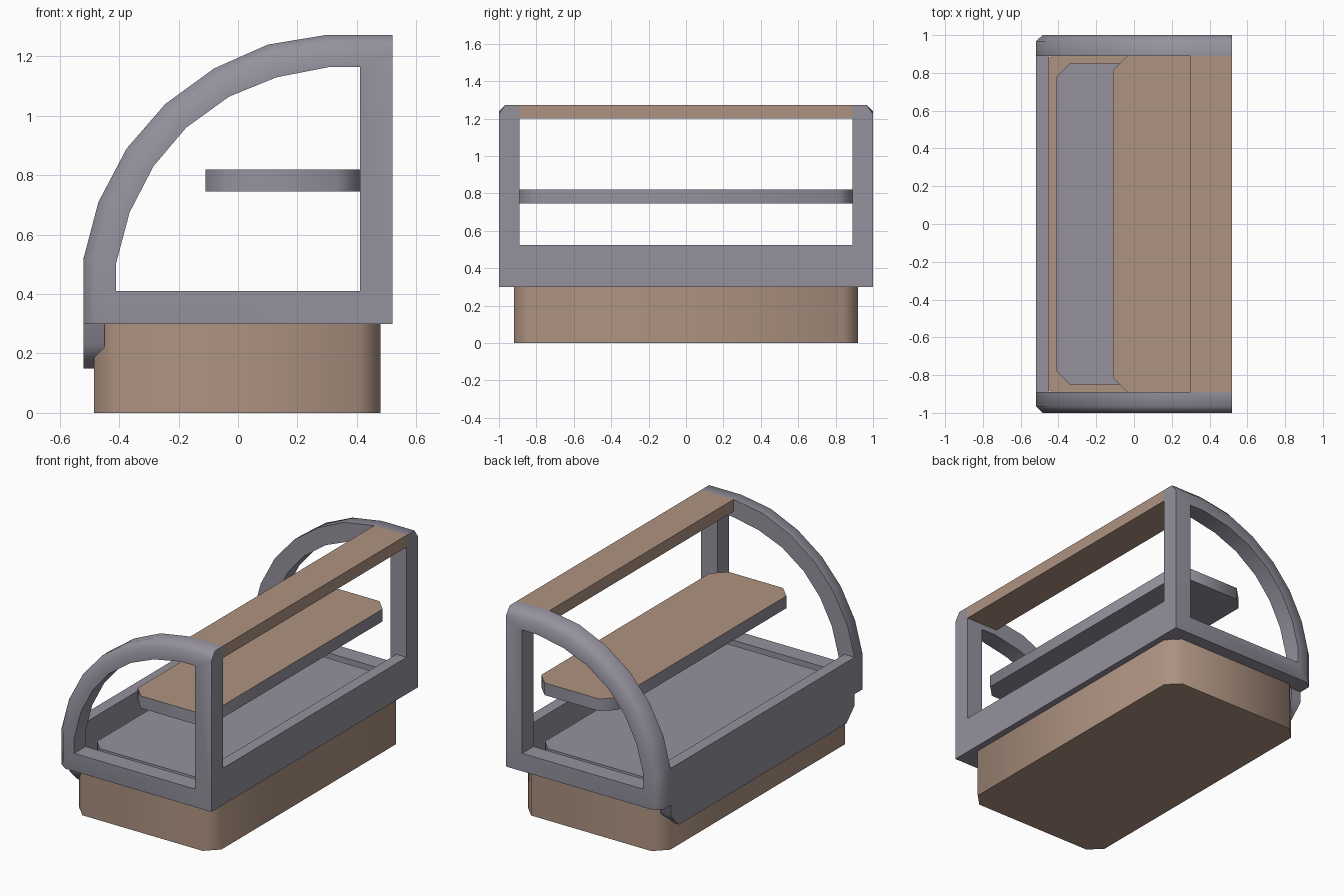
import bpy
import bmesh
from math import radians
from mathutils import Vector

if "Cube" in bpy.data.objects:
    bpy.data.objects.remove(bpy.data.objects["Cube"], do_unlink=True)


def make_material(name, rgb):
    mat = bpy.data.materials.new(name)
    mat.use_nodes = True
    color = (*rgb, 1)
    mat.diffuse_color = color
    mat.node_tree.nodes["Principled BSDF"].inputs["Base Color"].default_value = color
    return mat


TAN = make_material("warm_tan", (0.42, 0.29, 0.22))
GREY = make_material("muted_grey", (0.30, 0.285, 0.34))


def finish(name, bm, *materials):
    bmesh.ops.recalc_face_normals(bm, faces=bm.faces)
    mesh = bpy.data.meshes.new(name)
    bm.to_mesh(mesh)
    bm.free()
    for mat in materials:
        mesh.materials.append(mat)
    obj = bpy.data.objects.new(name, mesh)
    bpy.context.collection.objects.link(obj)
    bpy.ops.object.select_all(action="DESELECT")
    obj.select_set(True)
    bpy.context.view_layer.objects.active = obj
    bpy.ops.object.shade_smooth_by_angle(angle=radians(50))
    return obj


def box(name, x, y, z, *materials, chamfer=0, pick=None):
    """Box from axis ranges; edges accepted by pick(direction, midpoint) are chamfered."""
    bm = bmesh.new()
    bmesh.ops.create_cube(bm, size=1)
    for v in bm.verts:
        v.co = Vector([a + (b - a) * (c + 0.5) for (a, b), c in zip((x, y, z), v.co)])
    if chamfer:
        edges = [e for e in bm.edges
                 if pick((e.verts[1].co - e.verts[0].co).normalized(),
                         (e.verts[0].co + e.verts[1].co) / 2)]
        bmesh.ops.bevel(bm, geom=edges, offset=chamfer, segments=1, affect="EDGES")
    return finish(name, bm, *materials)


def upright(d, m):
    return abs(d.z) > 0.9


# Plinth, with the display deck raised on it
box("base", (-0.485, 0.48), (-0.92, 0.92), (0, 0.30), TAN, chamfer=0.075, pick=upright)
box("deck", (-0.41, 0.41), (-0.85, 0.85), (0.29, 0.40), GREY, chamfer=0.07, pick=upright)

# Long low walls; the curved side has a lip hanging over the base
box("straight_wall", (0.45, 0.52), (-0.89, 0.89), (0.30, 0.525), GREY)
box("lipped_wall", (-0.52, -0.45), (-0.89, 0.89), (0.15, 0.525), GREY, chamfer=0.08,
    pick=lambda d, m: abs(d.x) > 0.9 and m.z < 0.2)

# Middle shelf with a tan top
shelf = box("shelf", (-0.11, 0.41), (-0.89, 0.89), (0.745, 0.82), GREY, TAN,
            chamfer=0.075, pick=upright)
for face in shelf.data.polygons:
    face.material_index = int(face.normal.z > 0.9)

# Top board joining the two end frames
box("top_board", (0.30, 0.52), (-0.89, 0.89), (1.20, 1.273), TAN)

# Arched end frames: matching outer and inner outlines in x and z
OUTER = [(-0.52, 0.30), (-0.52, 0.52), (-0.47, 0.71), (-0.375, 0.89), (-0.245, 1.04),
         (-0.08, 1.16), (0.10, 1.24), (0.30, 1.273), (0.52, 1.273), (0.52, 0.30)]
INNER = [(-0.41, 0.41), (-0.41, 0.505), (-0.365, 0.675), (-0.285, 0.83), (-0.175, 0.96),
         (-0.03, 1.065), (0.13, 1.13), (0.31, 1.165), (0.41, 1.165), (0.41, 0.41)]


def end_frame(name, side):
    bm = bmesh.new()
    rings = [[bm.verts.new((px, side * y, pz)) for px, pz in outline]
             for outline, y in ((OUTER, 0.89), (OUTER, 1), (INNER, 1), (INNER, 0.89))]
    n = len(OUTER)
    for r in range(4):
        a, b = rings[r], rings[(r + 1) % 4]
        for i in range(n):
            j = (i + 1) % n
            bm.faces.new((a[i], a[j], b[j], b[i]))
    # Soften the outside edge along the arch only
    arch = [bm.edges.get((rings[1][i], rings[1][i + 1])) for i in range(n - 2)]
    bmesh.ops.bevel(bm, geom=arch, offset=0.035, segments=1, affect="EDGES")
    finish(name, bm, GREY)


end_frame("front_end_frame", -1)
end_frame("back_end_frame", 1)
